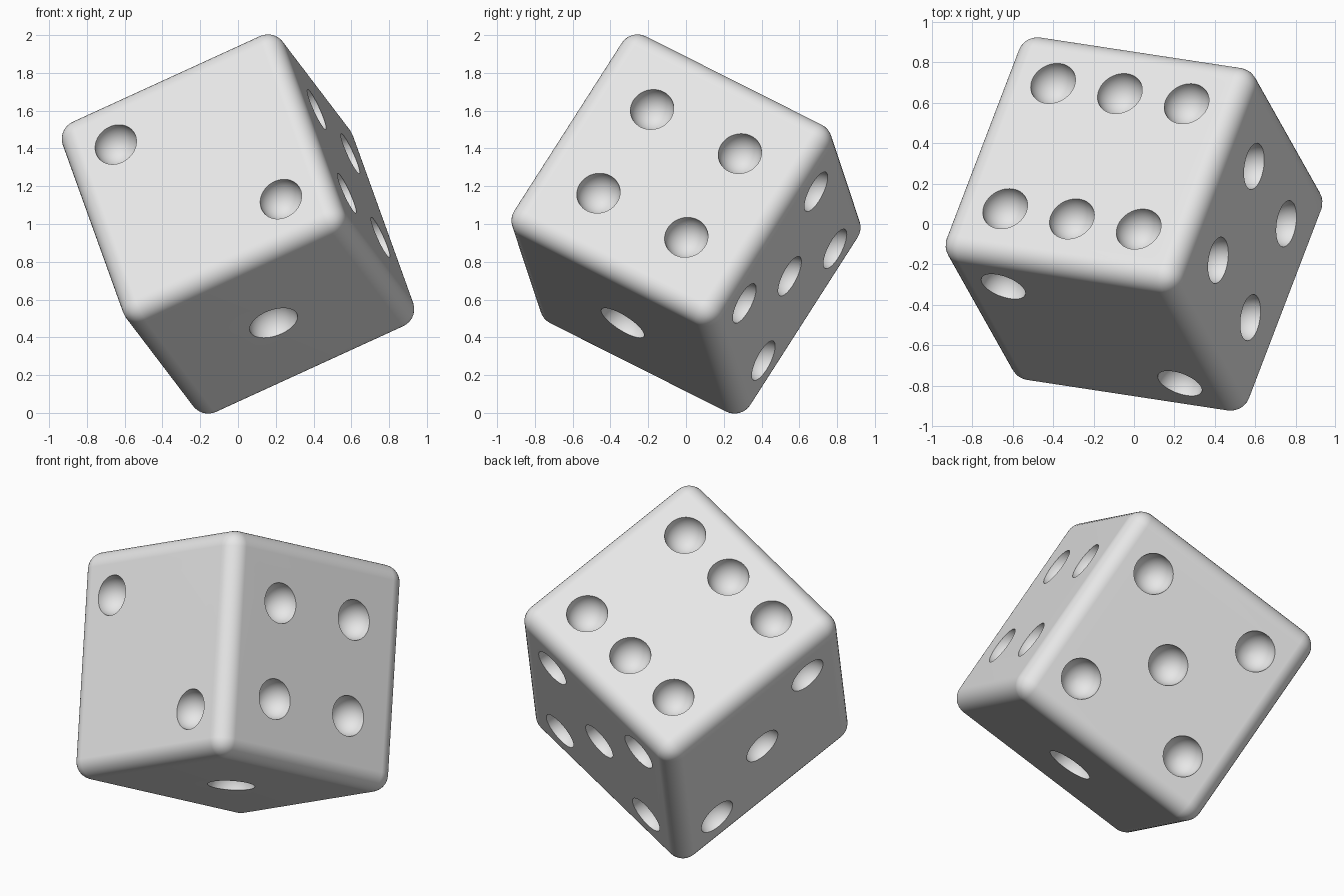
import bpy, bmesh
from mathutils import Matrix, Vector

if "Cube" in bpy.data.objects:
    bpy.data.objects.remove(bpy.data.objects["Cube"], do_unlink=True)

HALF, ROUND = 0.65, 0.1       # half edge and edge rounding
WIDE, NARROW = 0.367, 0.275   # pip offsets from the face centre
PIP, BIG_PIP = 0.116, 0.133   # pip radii

# One flat colour
grey = bpy.data.materials.new("light_grey")
grey.use_nodes = True
colour = (0.8, 0.8, 0.8, 1)
grey.diffuse_color = colour
grey.node_tree.nodes["Principled BSDF"].inputs["Base Color"].default_value = colour


def make_object(name, bm):
    mesh = bpy.data.meshes.new(name)
    bm.to_mesh(mesh)
    bm.free()
    mesh.materials.append(grey)
    obj = bpy.data.objects.new(name, mesh)
    bpy.context.collection.objects.link(obj)
    return obj


# Tilted frame of the die, resting on one corner
right = Vector((0.9, -0.137, 0.412)).normalized()
back = Vector((0.32, 0.845, -0.426))
back = (back - right * back.dot(right)).normalized()
up = right.cross(back)
pose = Matrix.Translation((0, 0, 1)) @ Matrix((right, back, up)).transposed().to_4x4()

# Body: cube with rounded edges
bm = bmesh.new()
bmesh.ops.create_cube(bm, size=2 * HALF)
die = make_object("die", bm)
bevel = die.modifiers.new("rounded_edges", "BEVEL")
bevel.width = ROUND
bevel.segments = 8

# Pip layouts: face normal, two in-face axes, spots, offset, radius
X, Y, Z = Vector((1, 0, 0)), Vector((0, 1, 0)), Vector((0, 0, 1))
square = [(u, v) for u in (-1, 1) for v in (-1, 1)]
middle = [(0, 0)]
diagonal = [(-1, 1), (1, -1)]
layouts = [
    (-Z, X, Y, middle, WIDE, BIG_PIP),
    (-Y, X, Z, diagonal, WIDE, PIP),
    (-X, Y, Z, diagonal + middle, WIDE, PIP),
    (X, Y, Z, square, NARROW, PIP),
    (Y, X, Z, square + middle, WIDE, PIP),
    (Z, X, Y, square + [(0, -1), (0, 1)], WIDE, PIP),
]

# Cutter: one ball per pip
bm = bmesh.new()
for normal, u_axis, v_axis, spots, offset, radius in layouts:
    turn = normal.to_track_quat("Z", "Y").to_matrix().to_4x4()
    for u, v in spots:
        centre = normal * HALF + (u_axis * u + v_axis * v) * offset
        bmesh.ops.create_uvsphere(bm, u_segments=48, v_segments=25, radius=radius,
                                  matrix=Matrix.Translation(centre) @ turn)
cutter = make_object("pip_cutter", bm)
cutter.hide_render = True

cut = die.modifiers.new("pips", "BOOLEAN")
cut.operation = "DIFFERENCE"
cut.solver = "EXACT"
cut.object = cutter

# Apply the shaping, then shade smoothly with sharp pip rims
bpy.ops.object.select_all(action="DESELECT")
die.select_set(True)
bpy.context.view_layer.objects.active = die
for modifier in (bevel, cut):
    bpy.ops.object.modifier_apply(modifier=modifier.name)
bpy.data.objects.remove(cutter, do_unlink=True)
bpy.ops.object.shade_smooth_by_angle(angle=0.6)
weighted = die.modifiers.new("flat_faces", "WEIGHTED_NORMAL")
weighted.keep_sharp = True
die.matrix_world = pose
